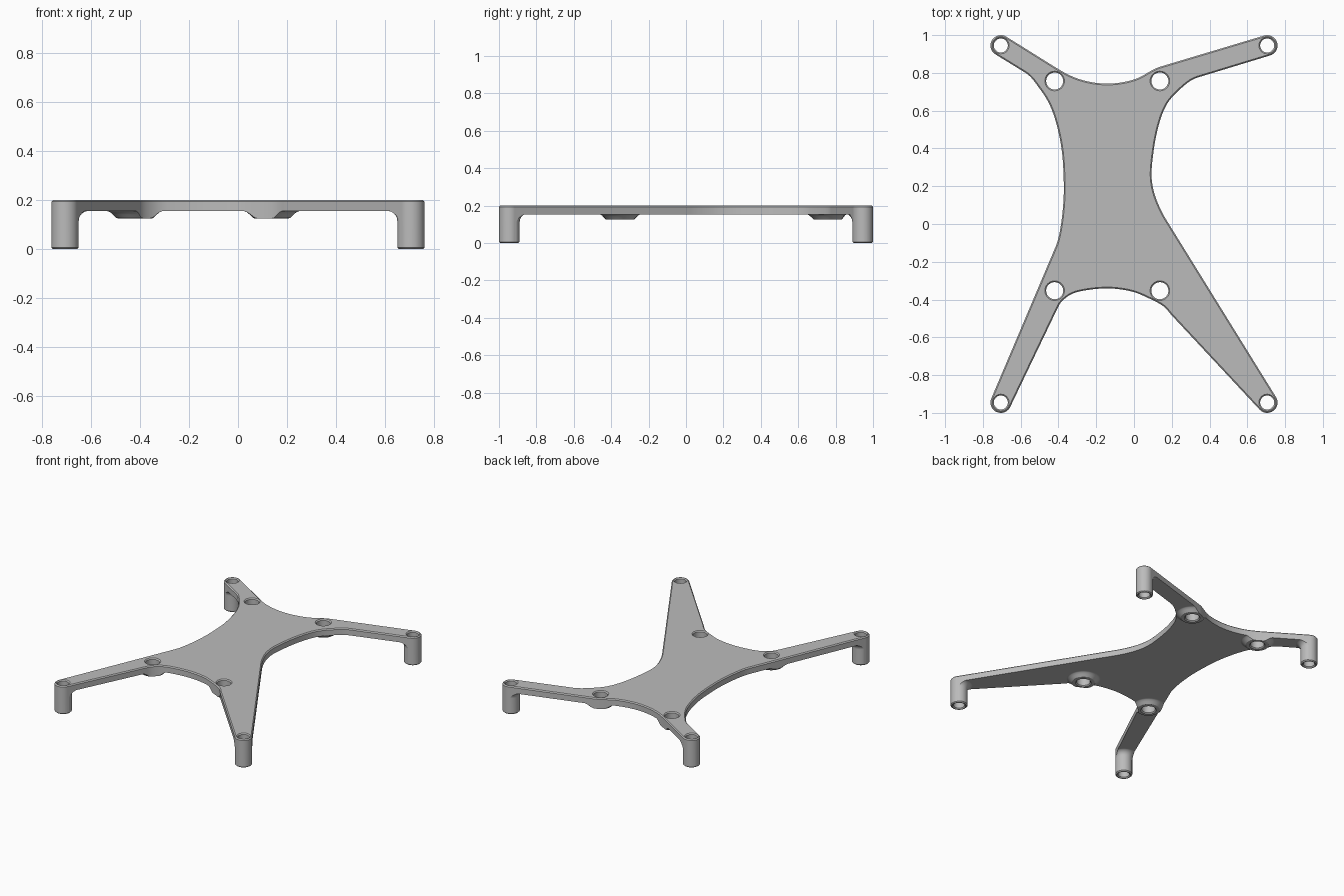
import bpy, bmesh
from math import acos, cos, sin, pi, radians, tau
from mathutils import Vector
from mathutils.geometry import interpolate_bezier

if "Cube" in bpy.data.objects:
    bpy.data.objects.remove(bpy.data.objects["Cube"], do_unlink=True)

TOP, UNDER = 0.2, 0.154       # plate faces
LEG_R, CHAMFER = 0.055, 0.007

grey = bpy.data.materials.new("light grey")
grey.use_nodes = True
colour = (0.5, 0.5, 0.5, 1)
grey.diffuse_color = colour
grey.node_tree.nodes["Principled BSDF"].inputs["Base Color"].default_value = colour

# Leg centres, clockwise from the back right, and the screw bosses
legs = [Vector(p) for p in ((-.705, .945), (.705, .945), (.705, -.945), (-.705, -.945))]
bosses = [(x, y) for x in (-.42, .137) for y in (.757, -.353)]

# Curved part of each plate side, running clockwise between neighbouring legs
sides = [
    [(-.42, .832), (-.29, .767), (-.142, .743), (.006, .767), (.136, .832)],
    [(.335, .775), (.24, .71), (.17, .627), (.125, .5), (.098, .34),
     (.094, .235), (.115, .14), (.17, .024)],
    [(.2, -.484), (.156, -.436), (.08, -.394), (-.013, -.357), (-.142, -.341),
     (-.288, -.357), (-.352, -.384), (-.4, -.436)],
    [(-.415, -.12), (-.389, -.018), (-.373, .13), (-.373, .26), (-.383, .394),
     (-.41, .527), (-.447, .632), (-.5, .717), (-.574, .8)],
]


def tangent_angle(centre, point, sign):
    """Angle on a leg circle where the line to point touches it."""
    d = Vector(point) - centre
    return Vector((1, 0)).angle_signed(d) * -1 + sign * acos(LEG_R / d.length)


def on_leg(centre, a):
    return centre + LEG_R * Vector((cos(a), sin(a)))


def smooth_run(start, points, end):
    """Smooth curve through points, straight towards start and end."""
    pts = [Vector(p) for p in points]
    dirs = [(pts[0] - start).normalized()]
    dirs += [(c - a).normalized() for a, c in zip(pts, pts[2:])]
    dirs.append((end - pts[-1]).normalized())
    out = []
    for a, b, da, db in zip(pts, pts[1:], dirs, dirs[1:]):
        h = (b - a).length / 3
        out += interpolate_bezier(a, a + da * h, b - db * h, b, 7)[:-1]
    return [Vector((p[0], p[1])) for p in out] + [pts[-1]]


def plate_outline():
    out = []
    for i, c in enumerate(legs):
        a0 = tangent_angle(c, sides[i - 1][-1], -1)
        a1 = tangent_angle(c, sides[i][0], 1)
        sweep = (a0 - a1) % tau
        out += [on_leg(c, a0 - sweep * k / 20) for k in range(21)]
        nxt = legs[(i + 1) % 4]
        a_end = tangent_angle(nxt, sides[i][-1], -1)
        out += smooth_run(on_leg(c, a1), sides[i], on_leg(nxt, a_end))
    return out


def finish(bm, name):
    bmesh.ops.recalc_face_normals(bm, faces=bm.faces)
    mesh = bpy.data.meshes.new(name)
    bm.to_mesh(mesh)
    bm.free()
    mesh.materials.append(grey)
    ob = bpy.data.objects.new(name, mesh)
    bpy.context.collection.objects.link(ob)
    return ob


def prism(name, points, z0, z1, chamfer=0):
    bm = bmesh.new()
    low, high = ([bm.verts.new((p[0], p[1], z)) for p in points] for z in (z0, z1))
    bm.faces.new(low)
    cap = bm.faces.new(high)
    n = len(points)
    for i in range(n):
        j = (i + 1) % n
        bm.faces.new((low[i], low[j], high[j], high[i]))
    bmesh.ops.recalc_face_normals(bm, faces=bm.faces)
    if chamfer:
        bmesh.ops.bevel(bm, geom=list(cap.edges), offset=chamfer, segments=1,
                        affect='EDGES', clamp_overlap=False)
    return finish(bm, name)


def turned(name, centre, profile, n=56):
    """Solid of revolution from (radius, height) pairs."""
    bm = bmesh.new()
    rings = [[bm.verts.new((centre[0] + r * cos(tau * k / n),
                            centre[1] + r * sin(tau * k / n), z)) for k in range(n)]
             for r, z in profile]
    for a, b in zip(rings, rings[1:]):
        for k in range(n):
            m = (k + 1) % n
            bm.faces.new((a[k], a[m], b[m], b[k]))
    bm.faces.new(rings[0])
    bm.faces.new(rings[-1])
    return finish(bm, name)


def combine(target, other, operation):
    mod = target.modifiers.new(operation.title(), 'BOOLEAN')
    mod.operation, mod.solver, mod.object = operation, 'EXACT', other
    bpy.context.view_layer.objects.active = target
    bpy.ops.object.modifier_apply(modifier=mod.name)
    bpy.data.objects.remove(other, do_unlink=True)


# Slab, later trimmed to the outline
bracket = prism("mounting_bracket", [(-1, -1.2), (1, -1.2), (1, 1.2), (-1, 1.2)], UNDER, .25)

# Legs with a rounded flare into the plate
shaft, fillet = LEG_R + .001, .04
leg_profile = [(shaft - CHAMFER, 0), (shaft, CHAMFER)]
for k in range(9):
    a = k / 8 * pi / 2
    leg_profile.append((shaft + fillet * (1 - cos(a)), UNDER + .001 - fillet * (1 - sin(a))))
leg_profile.append((shaft + fillet, .18))
for c in legs:
    combine(bracket, turned("leg", c, leg_profile), 'UNION')

# Screw bosses under the plate
boss_profile = [(.07, .125), (.076, .127), (.09, .141), (.101, .15), (.114, .155), (.114, .18)]
for c in bosses:
    combine(bracket, turned("boss", c, boss_profile), 'UNION')

# Trim everything to the chamfered outline
combine(bracket, prism("outline", plate_outline(), -.05, TOP, CHAMFER), 'INTERSECT')

# Through holes, chamfered at both ends
for centres, r, base in ((legs, .037, 0), (bosses, .045, .125)):
    hole = [(r + CHAMFER + .02, base - .02), (r, base + CHAMFER),
            (r, TOP - CHAMFER), (r + CHAMFER + .02, TOP + .02)]
    for c in centres:
        combine(bracket, turned("hole", c, hole, 40), 'DIFFERENCE')

# Smooth walls, crisp rims
bpy.ops.object.select_all(action='DESELECT')
bracket.select_set(True)
bpy.context.view_layer.objects.active = bracket
bpy.ops.object.shade_smooth_by_angle(angle=radians(25))
weighted = bracket.modifiers.new("Weighted normals", 'WEIGHTED_NORMAL')
weighted.keep_sharp = True
